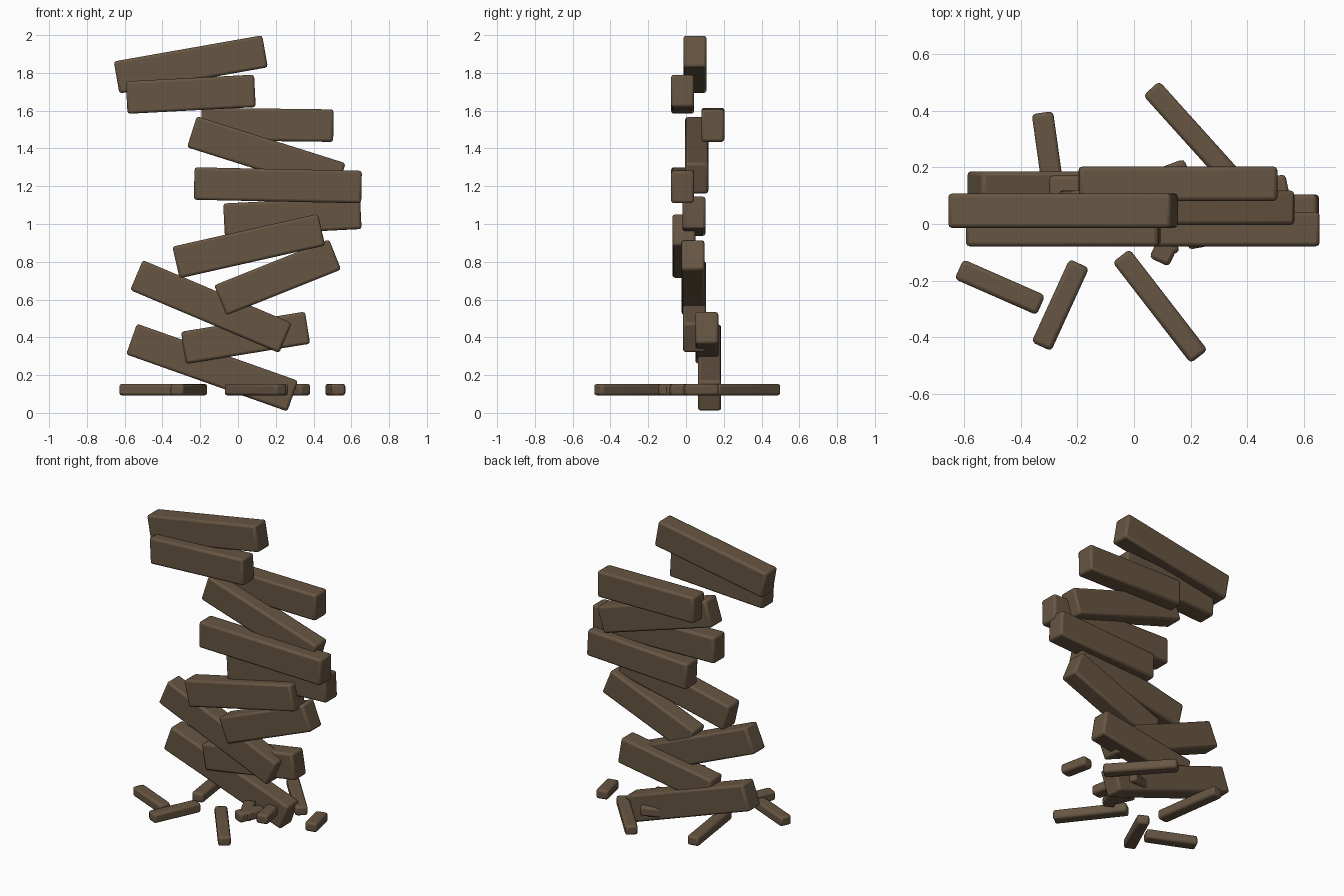
import bpy, math

wood = bpy.data.materials.new("dark brown wood")
wood.diffuse_color = (0.135, 0.092, 0.055, 1)


def plank(name, size, loc, rot):
    """Bevelled box lying along its local x axis."""
    bpy.ops.mesh.primitive_cube_add(size=1, location=loc, rotation=rot)
    ob = bpy.context.object
    ob.name = name
    ob.data.name = name
    ob.scale = size
    bpy.ops.object.transform_apply(location=False, rotation=False, scale=True)
    ob.data.materials.append(wood)
    bev = ob.modifiers.new("chamfer", 'BEVEL')
    bev.width = 0.014
    bev.segments = 2
    bpy.ops.object.shade_smooth_by_angle(angle=math.radians(30))
    return ob


# Stacked planks, bottom to top: x, y, z, length, tilt in degrees
stack = [
    (-0.137, 0.125, 0.240, 0.905, -19.5),
    (0.040, 0.110, 0.398, 0.665, 9.2),
    (-0.143, 0.045, 0.563, 0.856, -22.9),
    (0.210, 0.037, 0.717, 0.655, 21.8),
    (0.057, -0.011, 0.883, 0.790, 12.7),
    (0.288, 0.043, 1.041, 0.725, 2.9),
    (0.211, -0.018, 1.205, 0.886, -1.2),
    (0.150, 0.057, 1.364, 0.826, -17.5),
    (0.155, 0.142, 1.525, 0.700, -0.7),
    (-0.250, -0.018, 1.687, 0.680, 3.0),
    (-0.250, 0.047, 1.845, 0.798, 10.0),
]
for i, (x, y, z, length, tilt) in enumerate(stack):
    plank(f"stack_plank_{i + 1}", (length, 0.122, 0.172), (x, y, z),
          (0, -math.radians(tilt), 0))

# Loose sticks spread round the base: x, y, length, heading in degrees
sticks = [
    (-0.473, -0.223, 0.316, -23.7),
    (-0.260, -0.286, 0.322, 65.4),
    (0.092, -0.290, 0.450, -52.3),
    (0.210, 0.313, 0.446, -48.0),
    (-0.292, 0.170, 0.450, -82.0),
    (0.515, 0.080, 0.180, 102.0),
    (0.215, 0.000, 0.170, 100.0),
    (0.125, -0.055, 0.175, 65.0),
    (0.090, -0.030, 0.180, -65.0),
    (0.110, 0.165, 0.170, 20.0),
]
for i, (x, y, length, heading) in enumerate(sticks):
    plank(f"loose_stick_{i + 1}", (length, 0.076, 0.062), (x, y, 0.123),
          (0, 0, math.radians(heading)))
